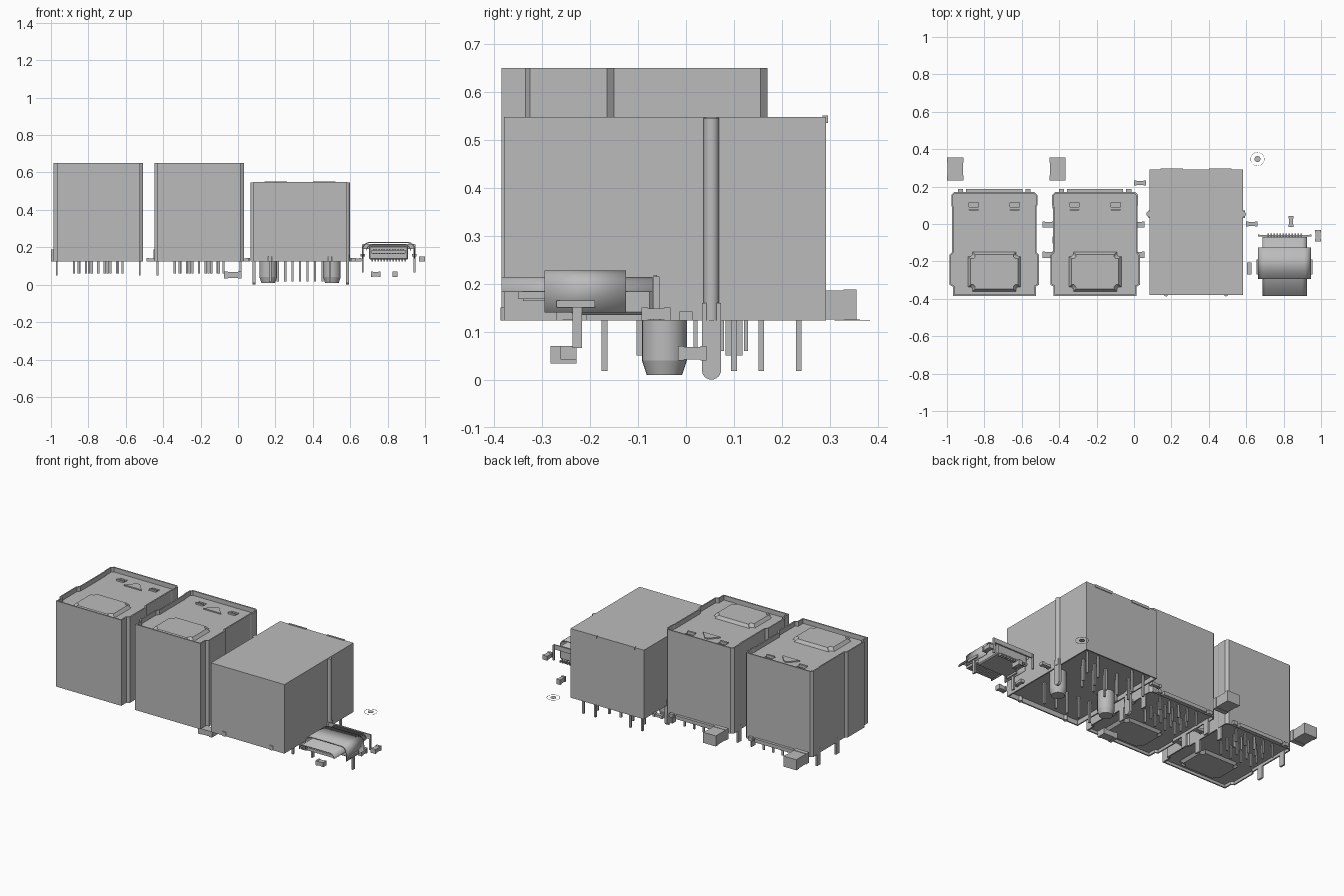
import bpy, bmesh, math
from mathutils import Matrix

cube = bpy.data.objects.get("Cube")
if cube:
    bpy.data.objects.remove(cube, do_unlink=True)

grey = bpy.data.materials.new("plain_grey")
grey.use_nodes = True
GREY = (0.5, 0.5, 0.5, 1)
grey.diffuse_color = GREY
grey.node_tree.nodes["Principled BSDF"].inputs["Base Color"].default_value = GREY


def finish(name, bm, smooth=False):
    bmesh.ops.recalc_face_normals(bm, faces=bm.faces)
    me = bpy.data.meshes.new(name)
    bm.to_mesh(me)
    bm.free()
    me.materials.append(grey)
    ob = bpy.data.objects.new(name, me)
    bpy.context.collection.objects.link(ob)
    if smooth:
        bpy.ops.object.select_all(action='DESELECT')
        ob.select_set(True)
        bpy.context.view_layer.objects.active = ob
        bpy.ops.object.shade_smooth_by_angle(angle=math.radians(40))
    return ob


def add_box(bm, x, y, z):
    """Box from (min, max) pairs."""
    c = [sum(p) / 2 for p in (x, y, z)]
    s = [p[1] - p[0] for p in (x, y, z)]
    m = Matrix.Translation(c) @ Matrix.Diagonal((*s, 1))
    return bmesh.ops.create_cube(bm, size=1, matrix=m)["verts"]


def box(name, x, y, z, bevel=0):
    bm = bmesh.new()
    add_box(bm, x, y, z)
    if bevel:
        bmesh.ops.bevel(bm, geom=bm.edges[:], offset=bevel, segments=1, affect='EDGES')
    return finish(name, bm)


def boxes(name, items):
    bm = bmesh.new()
    for item in items:
        add_box(bm, *item)
    return finish(name, bm)


def cone(name, x, y, z, r1, r2, sides=24):
    bm = bmesh.new()
    m = Matrix.Translation((x, y, sum(z) / 2))
    bmesh.ops.create_cone(bm, cap_ends=True, segments=sides, radius1=r1, radius2=r2,
                          depth=z[1] - z[0], matrix=m)
    return finish(name, bm, True)


def prism(name, pts, z):
    bm = bmesh.new()
    f = bm.faces.new([bm.verts.new((*p, z[0])) for p in pts])
    top = bmesh.ops.extrude_face_region(bm, geom=[f])["geom"]
    bmesh.ops.translate(bm, verts=[v for v in top if isinstance(v, bmesh.types.BMVert)],
                        vec=(0, 0, z[1] - z[0]))
    return finish(name, bm)


def wall(name, pts, z, thick):
    """Upright sheet following a closed outline."""
    bm = bmesh.new()
    lo, hi = ([bm.verts.new((*p, h)) for p in pts] for h in z)
    for i in range(len(pts)):
        j = (i + 1) % len(pts)
        bm.faces.new((lo[i], lo[j], hi[j], hi[i]))
    ob = finish(name, bm)
    mod = ob.modifiers.new("sheet", 'SOLIDIFY')
    mod.thickness, mod.offset, mod.use_even_offset = thick, -1, True
    return ob


def arch(name, cx, hw, z, r, y, thick):
    """Rounded cover open at the bottom, running along y."""
    pts = [(cx + hw, z[0])]
    for side in (1, -1):
        arc = [(cx + side * (hw - r + r * math.cos(a)), z[1] - r + r * math.sin(a))
               for a in (math.pi / 12 * k for k in range(7))]
        pts += arc[::side]
    pts.append((cx - hw, z[0]))
    bm = bmesh.new()
    a, b = ([bm.verts.new((px, yy, pz)) for px, pz in pts] for yy in y)
    for i in range(len(pts) - 1):
        bm.faces.new((a[i], a[i + 1], b[i + 1], b[i]))
    bmesh.ops.remove_doubles(bm, verts=bm.verts[:], dist=0.0005)
    ob = finish(name, bm, True)
    mod = ob.modifiers.new("sheet", 'SOLIDIFY')
    mod.thickness, mod.offset = thick, 0
    return ob


def pad(name, cx, y, z0, z1):
    """Pressed square panel with sloping sides."""
    bm = bmesh.new()
    vs = add_box(bm, (cx - 0.14, cx + 0.14), y, (min(z0, z1), max(z0, z1)))
    my = sum(y) / 2
    for v in vs:
        if abs(v.co.z - z1) < 1e-4:
            v.co.x = cx + (v.co.x - cx) * 0.9
            v.co.y = my + (v.co.y - my) * 0.88
    bmesh.ops.bevel(bm, geom=[e for e in bm.edges if abs(e.verts[0].co.z - e.verts[1].co.z) > 0.005],
                    offset=0.02, segments=3, affect='EDGES')
    return finish(name, bm)


BASE = 0.123


# Stacked double sockets
def stacked_socket(tag, cx):
    half = [(0.222, -0.385), (0.222, -0.335), (0.239, -0.325), (0.239, -0.165),
            (0.226, -0.15), (0.226, 0.09), (0.23, 0.10), (0.23, 0.155), (0.215, 0.17)]
    outline = [(cx + x, y) for x, y in half] + [(cx - x, y) for x, y in reversed(half)]
    wall(tag + "_shell", outline, (BASE, 0.65), 0.008)
    inner = [(cx + (x - cx) * 0.985, y * 0.99) for x, y in outline]
    plate = prism(tag + "_top_plate", inner, (0.605, 0.622))
    slots = boxes(tag + "_slot_cutter", [((cx + s * 0.11 - 0.025, cx + s * 0.11 + 0.025),
                                          (0.075, 0.115), (0.59, 0.64)) for s in (-1, 1)])
    slots.hide_render = True
    slots.hide_viewport = True
    mod = plate.modifiers.new("slots", 'BOOLEAN')
    mod.operation, mod.object, mod.solver = 'DIFFERENCE', slots, 'EXACT'
    prism(tag + "_bottom_plate", inner, (0.14, 0.155))
    pad(tag + "_top_pad", cx, (-0.36, -0.15), 0.622, 0.64)
    pad(tag + "_bottom_pad", cx, (-0.36, -0.15), 0.14, 0.125)
    prism(tag + "_top_notch", [(cx - 0.06, 0.045), (cx + 0.06, 0.045), (cx + 0.01, 0.1),
                               (cx - 0.01, 0.1)], (0.622, 0.629))
    boxes(tag + "_spring_lips", [((cx + s * 0.11 - 0.025, cx + s * 0.11 + 0.025),
                                  (0.078, 0.09), (0.612, 0.63)) for s in (-1, 1)])
    # Pins, mounting tabs and rear strip
    pins = []
    for y, count, pitch in ((0.125, 5, 0.065), (0.075, 5, 0.05), (0.02, 4, 0.07), (-0.03, 4, 0.07)):
        for i in range(count):
            x = cx + (i - (count - 1) / 2) * pitch
            pins.append(((x - 0.006, x + 0.006), (y - 0.004, y + 0.004), (0.06, 0.15)))
    boxes(tag + "_pins", pins)
    tabs = []
    for s in (-1, 1):
        for y in (-0.085, 0.1):
            x = cx + s * 0.222
            tabs.append(((x - 0.005, x + 0.005), (y - 0.018, y + 0.018), (0.05, 0.15)))
    boxes(tag + "_mount_tabs", tabs)
    boxes(tag + "_rear_strip", [((cx - 0.15, cx + 0.15), (0.165, 0.187), (BASE, 0.145))] +
          [((cx + s * 0.18 - 0.014, cx + s * 0.18 + 0.014), (0.165, 0.187), (BASE, 0.145))
           for s in (-1, 1)])


stacked_socket("left_stack", -0.747)
stacked_socket("middle_stack", -0.208)

# Network jack
jx, jh = 0.332, 0.25
jack = [(jx - jh, -0.38), (jx + jh, -0.38), (jx + jh, 0.292), (jx - jh, 0.292)]
wall("jack_shell", jack, (BASE, 0.548), 0.008)
box("jack_top", (jx - jh, jx + jh), (-0.38, 0.292), (0.54, 0.548))
box("jack_floor", (jx - jh + 0.008, jx + jh - 0.008), (-0.37, 0.284), (0.15, 0.165))
boxes("jack_rear_clips", [((jx + s * 0.13 - 0.06, jx + s * 0.13 + 0.06), (0.285, 0.296),
                           (0.535, 0.551)) for s in (-1, 1)])
for s, side in ((-1, "right"), (1, "left")):
    x = jx + s * jh
    cone("jack_%s_side_rib" % side, x, 0.053, (BASE, 0.546), 0.016, 0.016)
    box("jack_%s_ground_tab" % side, (x - 0.005, x + 0.012), (0.033, 0.073), (0.015, 0.16))
    bm = bmesh.new()
    m = Matrix.Translation((x + 0.0035, 0.053, 0.02)) @ Matrix.Rotation(math.pi / 2, 4, 'Y')
    bmesh.ops.create_cone(bm, cap_ends=True, segments=24, radius1=0.02, radius2=0.02,
                          depth=0.017, matrix=m)
    finish("jack_%s_tab_tip" % side, bm, True)
    px = jx + s * 0.17
    cone("jack_%s_post" % side, px, -0.045, (0.04, 0.155), 0.047, 0.047)
    cone("jack_%s_post_tip" % side, px, -0.045, (0.01, 0.04), 0.037, 0.047)
    cone("jack_%s_front_dimple" % side, jx + s * 0.16, -0.375, (BASE, 0.15), 0.012, 0.012)
pins = []
for y, xs in ((-0.17, [-0.16, -0.08, 0, 0.08, 0.16]), (0.1, [-0.12, -0.04, 0.04, 0.12]),
              (0.157, [-0.16, -0.08, 0, 0.08, 0.16]), (0.235, [-0.2, -0.12, 0.12, 0.2])):
    for dx in xs:
        pins.append(((jx + dx - 0.006, jx + dx + 0.006), (y - 0.006, y + 0.006), (0.018, 0.155)))
boxes("jack_pins", pins)

# Small oval port
cx = 0.805
arch("port_shell", cx, 0.117, (0.183, 0.212), 0.028, (-0.385, -0.07), 0.004)
arch("port_cover", cx, 0.138, (0.14, 0.225), 0.035, (-0.295, -0.125), 0.006)
box("port_core", (cx - 0.105, cx + 0.105), (-0.24, -0.07), (0.135, 0.208), 0.006)
box("port_tongue", (cx - 0.09, cx + 0.09), (-0.35, -0.24), (0.168, 0.186))
boxes("port_tongue_contacts", [((cx + (i - 5.5) * 0.0145 - 0.004, cx + (i - 5.5) * 0.0145 + 0.004),
                                (-0.34, -0.24), (0.164, 0.19)) for i in range(12)])
boxes("port_rear_contacts", [((cx + (i - 5.5) * 0.016 - 0.004, cx + (i - 5.5) * 0.016 + 0.004),
                              (-0.075, -0.052), (BASE, 0.135)) for i in range(12)])
box("port_rear_plate", (cx - 0.138, cx + 0.138), (-0.068, -0.06), (0.19, 0.218))
legs = []
for s in (-1, 1):
    x = cx + s * 0.138
    legs.append(((x - 0.005, x + 0.005), (-0.237, -0.217), (0.066, 0.16)))
    legs.append(((x - 0.005, x + 0.005), (-0.068, -0.055), (BASE, 0.215)))
    legs.append(((x - 0.012, x + 0.012), (-0.27, -0.19), (0.15, 0.165)))
boxes("port_legs", legs)

# Small surface parts: body with slightly thicker end caps
chips = [((-1.0, -0.912), (0.232, 0.356), (BASE, 0.188)), ((-0.452, -0.365), (0.232, 0.356), (BASE, 0.188)),
         ((-0.075, 0.02), (-0.283, -0.228), (0.034, 0.07)), ((0.71, 0.762), (-0.262, -0.228), (0.042, 0.07)),
         ((0.827, 0.853), (-0.017, 0.043), (0.04, 0.07)), ((0.968, 1.0), (-0.093, -0.032), (BASE, 0.15)),
         ((0.6, 0.66), (-0.014, 0.014), (BASE, 0.142)), ((0.603, 0.629), (-0.27, -0.207), (BASE, 0.142)),
         ((0.0, 0.065), (0.207, 0.232), (BASE, 0.142)), ((0.0, 0.055), (-0.02, 0.013), (BASE, 0.142)),
         ((0.0, 0.055), (-0.183, -0.147), (BASE, 0.142)), ((-0.49, -0.425), (-0.02, 0.013), (BASE, 0.142)),
         ((-0.49, -0.425), (-0.183, -0.147), (BASE, 0.142))]
for n, (x, y, z) in enumerate(chips):
    t = 0.002
    if x[1] - x[0] > y[1] - y[0]:
        d = (x[1] - x[0]) * 0.22
        caps = [((x[0], x[0] + d), y, z), ((x[1] - d, x[1]), y, z)]
        body = ((x[0] + d, x[1] - d), (y[0] + t, y[1] - t), (z[0] + t, z[1] - t))
    else:
        d = (y[1] - y[0]) * 0.22
        caps = [(x, (y[0], y[0] + d), z), (x, (y[1] - d, y[1]), z)]
        body = ((x[0] + t, x[1] - t), (y[0] + d, y[1] - d), (z[0] + t, z[1] - t))
    boxes("chip_part_%d" % (n + 1), caps + [body])

# Round marker: dot inside a hairline ring
cone("marker_dot", 0.66, 0.347, (BASE, 0.125), 0.016, 0.016)
ring = [(0.66 + 0.037 * math.cos(a), 0.347 + 0.037 * math.sin(a))
        for a in (math.tau * k / 32 for k in range(32))]
wall("marker_ring", ring, (BASE, 0.1245), 0.0012)
